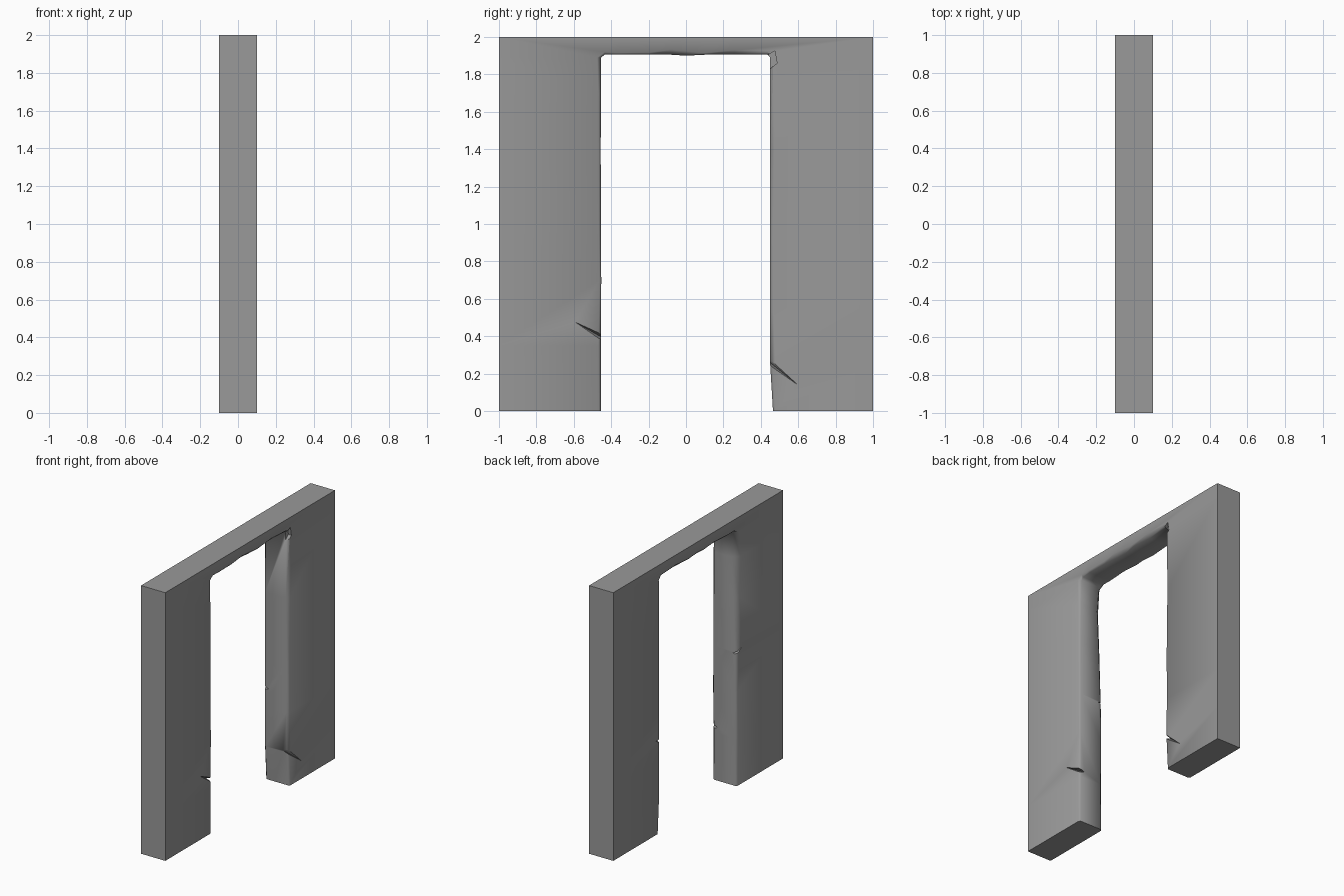
import bpy, bmesh
from mathutils import Vector

if "Cube" in bpy.data.objects:
    bpy.data.objects.remove(bpy.data.objects["Cube"])

T = 0.1  # half thickness of the wall

# Opening path: y, z, outer y, outer z, wear on the -x edge, wear on the +x edge
path = [
    (-0.455, 0.00, -1, 0.0, .012, .012),
    (-0.455, 0.35, -1, 0.35, .015, .014),
    (-0.453, 0.70, -1, 0.70, .012, .010),
    (-0.455, 1.00, -1, 1.00, .016, .012),
    (-0.456, 1.40, -1, 1.40, .030, .012),
    (-0.455, 1.70, -1, 1.70, .045, .014),
    (-0.455, 1.89, -1, 1.89, .030, .020),
    (-0.435, 1.905, -1, 2.0, .014, .014),
    (-0.36, 1.905, -.36, 2.0, .012, .010),
    (-0.20, 1.905, -.2, 2.0, .022, .012),
    (-0.08, 1.905, -.08, 2.0, .012, .026),
    (0.00, 1.900, 0, 2.0, .024, .024),
    (0.10, 1.905, .1, 2.0, .010, .010),
    (0.26, 1.905, .26, 2.0, .022, .024),
    (0.435, 1.905, 1, 2.0, .014, .014),
    (0.450, 1.89, 1, 1.89, .014, .016),
    (0.450, 1.40, 1, 1.40, .010, .022),
    (0.450, 0.90, 1, 0.90, .012, .014),
    (0.450, 0.55, 1, 0.55, .010, .016),
    (0.450, 0.25, 1, 0.25, .012, .012),
    (0.465, 0.00, 1, 0.0, .012, .012),
]

# Wall with a worn doorway: one closed cross-section per path point
bm = bmesh.new()
rings = []
for y, z, oy, oz, a, b in path:
    # direction from the opening into the wall
    if 1.895 < z:
        d = Vector((0, 0, 1))
    else:
        d = Vector((0, 1 if y > 0 else -1, 0))
    p = Vector((0, y, z))
    X = Vector((1, 0, 0))
    pts = [Vector((-T, oy, oz)), p - X * T + d * a, p - X * (T - a),
           p + X * (T - b), p + X * T + d * b, Vector((T, oy, oz))]
    rings.append([bm.verts.new(v) for v in pts])
for r, s in zip(rings, rings[1:]):
    for i in range(6):
        j = (i + 1) % 6
        bm.faces.new((r[i], r[j], s[j], s[i]))
bm.faces.new(rings[0])
bm.faces.new(rings[-1])
bmesh.ops.recalc_face_normals(bm, faces=bm.faces)
me = bpy.data.meshes.new("doorway_wall")
bm.to_mesh(me)
bm.free()
wall = bpy.data.objects.new("doorway_wall", me)
bpy.context.collection.objects.link(wall)

# Dark grey stone
stone = bpy.data.materials.new("dark_stone")
stone.diffuse_color = (0.32, 0.32, 0.32, 1)
stone.use_nodes = True
stone.node_tree.nodes["Principled BSDF"].inputs["Base Color"].default_value = stone.diffuse_color
me.materials.append(stone)


def chip(name, points):
    """Convex cutter through the given points, subtracted from the wall."""
    bm = bmesh.new()
    for v in points:
        bm.verts.new(v)
    bmesh.ops.convex_hull(bm, input=bm.verts)
    bmesh.ops.recalc_face_normals(bm, faces=bm.faces)
    m = bpy.data.meshes.new(name)
    bm.to_mesh(m)
    bm.free()
    m.materials.append(stone)
    cutter = bpy.data.objects.new(name, m)
    bpy.context.collection.objects.link(cutter)
    cutter.hide_render = True
    mod = wall.modifiers.new(name, 'BOOLEAN')
    mod.operation = 'DIFFERENCE'
    mod.solver = 'EXACT'
    mod.object = cutter
    return cutter


def wedge(name, side, y, z, tip_y, tip_z, half, depth):
    """Crack with its mouth on the jamb edge, running to a tip on the face."""
    return chip(name, [(side * .103, tip_y, tip_z), (side * .125, y, z - half),
                       (side * .125, y, z + half), (side * (T - depth), y, z)])


# Cracks and chips along the jambs, and a broken top corner
cutters = [
    wedge("left_jamb_crack", 1, -.435, .385, -.60, .48, .028, .05),
    wedge("right_jamb_crack", 1, .43, .275, .61, .13, .028, .05),
    wedge("right_jamb_notch", -1, .43, .68, .50, .70, .03, .05),
    wedge("left_jamb_notch", -1, -.435, .98, -.52, 1.02, .02, .05),
    chip("top_corner_chip", [(x, y, z) for x in (.075, .12) for y, z in
                             ((.43, 1.90), (.475, 1.925), (.487, 1.86), (.45, 1.83))]),
]

# Apply the cuts and soften the worn edges
bpy.context.view_layer.objects.active = wall
wall.select_set(True)
for mod in list(wall.modifiers):
    bpy.ops.object.modifier_apply(modifier=mod.name)
for c in cutters:
    bpy.data.objects.remove(c, do_unlink=True)
bpy.ops.object.shade_smooth_by_angle(angle=0.9)
